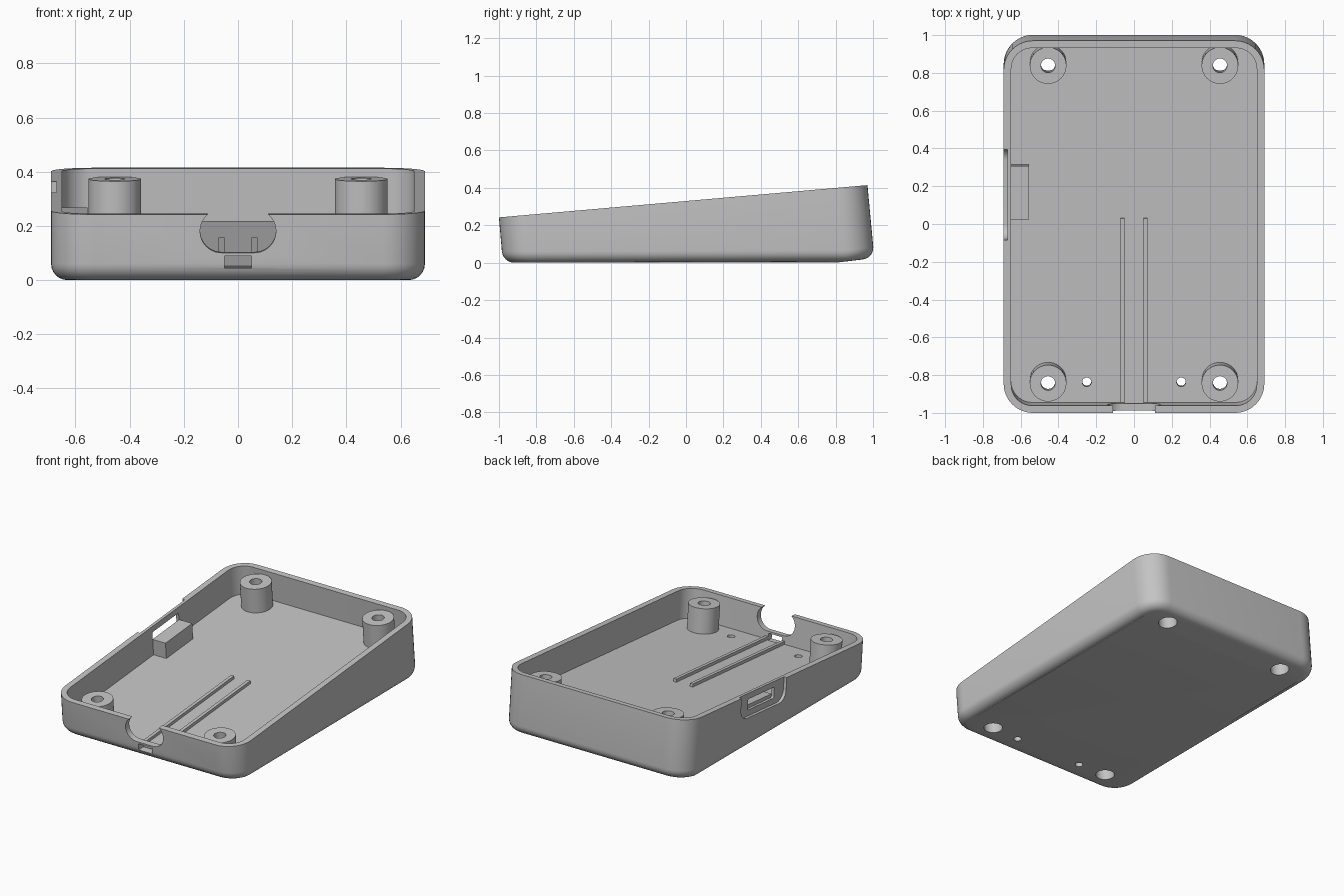
import bpy, bmesh, math
from mathutils import Matrix, Vector

cube = bpy.data.objects.get("Cube")
if cube:
    bpy.data.objects.remove(cube, do_unlink=True)

TILT = math.radians(5)
# Case frame: origin at the centre of the sloping rim, z square to the rim
FRAME = Matrix.Translation((0, -0.015, 0.3285)) @ Matrix.Rotation(TILT, 4, 'X')
FLOOR = -0.195
ALONG_X = Matrix.Rotation(math.pi / 2, 4, 'Y')
ALONG_Y = Matrix.Rotation(math.pi / 2, 4, 'X')

grey = bpy.data.materials.new("matte_grey")
grey.use_nodes = True
grey.diffuse_color = (0.55, 0.55, 0.55, 1)
grey.node_tree.nodes["Principled BSDF"].inputs["Base Color"].default_value = grey.diffuse_color


def outline(hx, hy, r, steps=10):
    """Rounded rectangle, counter-clockwise."""
    pts = []
    for i, (sx, sy) in enumerate([(1, 1), (-1, 1), (-1, -1), (1, -1)]):
        for k in range(steps + 1):
            a = math.pi / 2 * (i + k / steps)
            pts.append((sx * (hx - r) + r * math.cos(a), sy * (hy - r) + r * math.sin(a)))
    return pts


def loft(name, rings):
    """Closed solid through a stack of matching rings."""
    bm = bmesh.new()
    loops = [[bm.verts.new(p) for p in ring] for ring in rings]
    n = len(loops[0])
    for a, b in zip(loops, loops[1:]):
        for i in range(n):
            j = (i + 1) % n
            bm.faces.new((a[i], a[j], b[j], b[i]))
    bm.faces.new(loops[0])
    bm.faces.new(loops[-1])
    bmesh.ops.remove_doubles(bm, verts=bm.verts, dist=1e-5)
    bmesh.ops.recalc_face_normals(bm, faces=bm.faces)
    mesh = bpy.data.meshes.new(name)
    bm.to_mesh(mesh)
    bm.free()
    mesh.materials.append(grey)
    obj = bpy.data.objects.new(name, mesh)
    bpy.context.collection.objects.link(obj)
    return obj


def prism(name, hx, hy, r, z0, z1, place=Matrix()):
    """Rounded prism set in the tilted case frame."""
    m = FRAME @ place
    pts = outline(hx, hy, r)
    return loft(name, [[m @ Vector((x, y, z)) for x, y in pts] for z in (z0, z1)])


def box(name, x0, x1, y0, y1, z0, z1):
    pts = [(x0, y0), (x1, y0), (x1, y1), (x0, y1)]
    return loft(name, [[FRAME @ Vector((x, y, z)) for x, y in pts] for z in (z0, z1)])


def rod(name, x, y, r, z0, z1):
    pts = [(x + r * math.cos(a * math.pi / 20), y + r * math.sin(a * math.pi / 20)) for a in range(40)]
    return loft(name, [[FRAME @ Vector((px, py, z)) for px, py in pts] for z in (z0, z1)])


def carve(obj, cutters):
    for c in cutters:
        c.hide_render = True
        mod = obj.modifiers.new("cut", 'BOOLEAN')
        mod.operation, mod.solver, mod.object = 'DIFFERENCE', 'EXACT', c
    bpy.context.view_layer.update()
    deps = bpy.context.evaluated_depsgraph_get()
    mesh = bpy.data.meshes.new_from_object(obj.evaluated_get(deps))
    obj.modifiers.clear()
    obj.data = mesh
    for c in cutters:
        bpy.data.objects.remove(c, do_unlink=True)


def wall_ring(inset, height):
    """Outer wall ring dropped square to the rim until it meets the given height."""
    ring = []
    down = FRAME.to_3x3() @ Vector((0, 0, -1))
    for x, y in outline(0.69 - inset, 0.989 - inset, 0.155 - inset):
        p = FRAME @ Vector((x, y, 0))
        p += down * ((p.z - height) / math.cos(TILT))
        p.z += 0.12 * max(0, p.y - 0.8)
        ring.append(p)
    return ring


# Outer body: sloping rim, filleted foot, flat base with a lifted back edge
FILLET = 0.06
rings = [[FRAME @ Vector((x, y, 0)) for x, y in outline(0.69, 0.989, 0.155)]]
for k in range(7):
    a = math.pi / 2 * k / 6
    rings.append(wall_ring(FILLET * (1 - math.cos(a)), FILLET * (1 - math.sin(a))))
rings.append([Vector((p.x, min(p.y, 0.8), 0)) for p in rings[-1]])
shell = loft("case_shell", rings)

mounts = [(sx * 0.455, y) for sx in (-1, 1) for y in (-0.834, 0.854)]


def screw_cutters(x, y):
    return [rod("screw_hole", x, y, 0.0375, -0.6, 0.1),
            rod("screw_recess", x, y, 0.058, -0.6, -0.12)]


# Cavity, cable cutout, cable slot, side port recess and opening, floor holes
cutters = [
    prism("cavity", 0.65, 0.95, 0.11, FLOOR, 0.2),
    prism("cable_cutout", 0.14, 0.08, 0.0795, 0.93, 1.1, Matrix.Translation((0, 0, -0.062)) @ ALONG_Y),
    box("cable_slot", -0.05, 0.05, -1.1, -0.94, -0.199, -0.154),
    prism("port_recess", 0.15, 0.24, 0.07, -0.8, -0.67, Matrix.Translation((0, 0.17, 0)) @ ALONG_X),
    prism("port_opening", 0.036, 0.14, 0.01, -0.8, -0.6, Matrix.Translation((0, 0.17, -0.075)) @ ALONG_X),
]
cutters += [rod("floor_hole", sx * 0.25, -0.842, 0.024, -0.4, -0.1) for sx in (-1, 1)]
for x, y in mounts:
    cutters += screw_cutters(x, y)
carve(shell, cutters)
parts = [shell]

# Screw bosses
for x, y in mounts:
    boss = rod("screw_boss", x, y, 0.097, FLOOR - 0.003, -0.03)
    carve(boss, screw_cutters(x, y))
    parts.append(boss)

# Board guide rails and port support block
for side, sx in (("right", -1), ("left", 1)):
    parts.append(box(side + "_rail", sx * 0.061 - 0.011, sx * 0.061 + 0.011, -0.951, 0.03, FLOOR - 0.003, FLOOR + 0.02))
parts.append(box("port_block", -0.652, -0.555, 0.03, 0.315, FLOOR - 0.003, -0.088))

# Smooth curved walls, keep edges sharp
bpy.ops.object.select_all(action='DESELECT')
for p in parts:
    p.select_set(True)
bpy.context.view_layer.objects.active = shell
bpy.ops.object.shade_smooth_by_angle(angle=math.radians(30))
